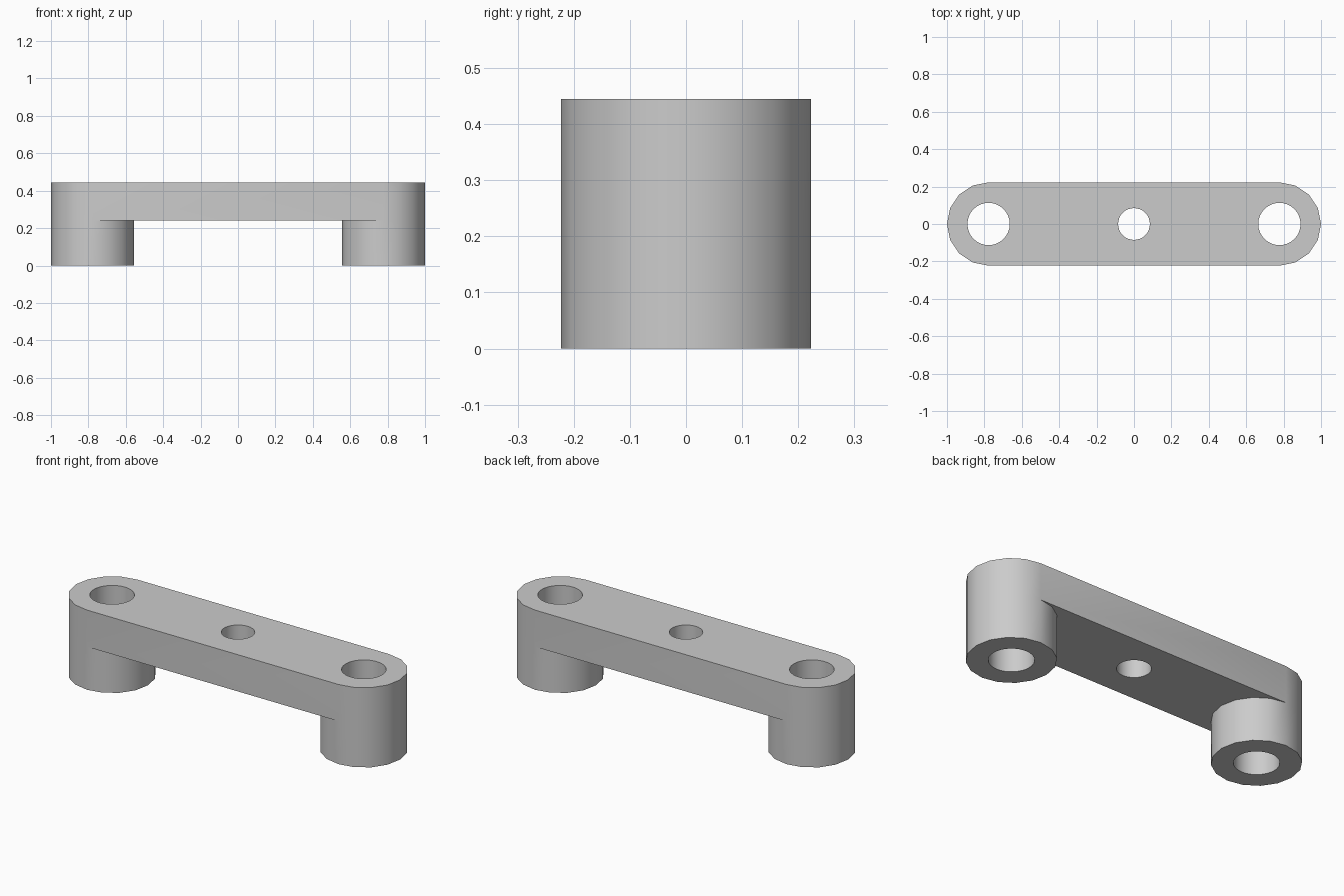
import bpy, bmesh
from math import cos, sin, pi, radians

cube = bpy.data.objects.get("Cube")
if cube:
    bpy.data.objects.remove(cube)

TOP, UNDER = 0.445, 0.24       # bar top and underside heights
BOSS_X, BOSS_R = 0.7775, 0.2225
BORE_R, PIN_R = 0.113, 0.085

bm = bmesh.new()


def arc(cx, r, sides, start=0, steps=None):
    """Points along a circle of the given number of sides."""
    count = sides if steps is None else steps + 1
    return [(cx + r * cos(start + 2 * pi * i / sides),
             r * sin(start + 2 * pi * i / sides)) for i in range(count)]


def wall(loop, z0, z1):
    """Vertical wall round a closed loop."""
    for (ax, ay), (bx, by) in zip(loop, loop[1:] + loop[:1]):
        corners = [(ax, ay, z0), (bx, by, z0), (bx, by, z1), (ax, ay, z1)]
        bm.faces.new([bm.verts.new(c) for c in corners])


def cap(z, *loops):
    """Flat face at height z; loops inside the first are holes."""
    edges = []
    for loop in loops:
        vs = [bm.verts.new((x, y, z)) for x, y in loop]
        edges += [bm.edges.new((a, b)) for a, b in zip(vs, vs[1:] + vs[:1])]
    bmesh.ops.triangle_fill(bm, use_beauty=True, edges=edges, normal=(0, 0, 1))


# Bar with rounded ends, and the outline of its underside between the bosses
outline = arc(BOSS_X, BOSS_R, 16, -pi / 2, 8) + arc(-BOSS_X, BOSS_R, 16, pi / 2, 8)
underside = arc(-BOSS_X, BOSS_R, 16, -pi / 2, 8) + arc(BOSS_X, BOSS_R, 16, pi / 2, 8)
pin_hole = arc(0, PIN_R, 32)
bores = [arc(s * BOSS_X, BORE_R, 32) for s in (-1, 1)]

wall(outline, UNDER, TOP)
wall(pin_hole, UNDER, TOP)
cap(TOP, outline, pin_hole, *bores)
cap(UNDER, underside, pin_hole)

# Round boss with a through bore at each end
for side, bore in zip((-1, 1), bores):
    boss = arc(side * BOSS_X, BOSS_R, 16)
    wall(boss, 0, UNDER)
    wall(bore, 0, TOP)
    cap(0, boss, bore)

bmesh.ops.remove_doubles(bm, verts=bm.verts, dist=0.0005)
bmesh.ops.recalc_face_normals(bm, faces=bm.faces)

mesh = bpy.data.meshes.new("bridge_handle")
bm.to_mesh(mesh)
bm.free()
handle = bpy.data.objects.new("bridge_handle", mesh)
bpy.context.collection.objects.link(handle)

# Plain grey finish
grey = bpy.data.materials.new("plain_grey")
grey.use_nodes = True
color = (0.6, 0.6, 0.6, 1)
grey.diffuse_color = color
grey.node_tree.nodes["Principled BSDF"].inputs["Base Color"].default_value = color
mesh.materials.append(grey)

bpy.ops.object.select_all(action='DESELECT')
handle.select_set(True)
bpy.context.view_layer.objects.active = handle
bpy.ops.object.shade_smooth_by_angle(angle=radians(30))
